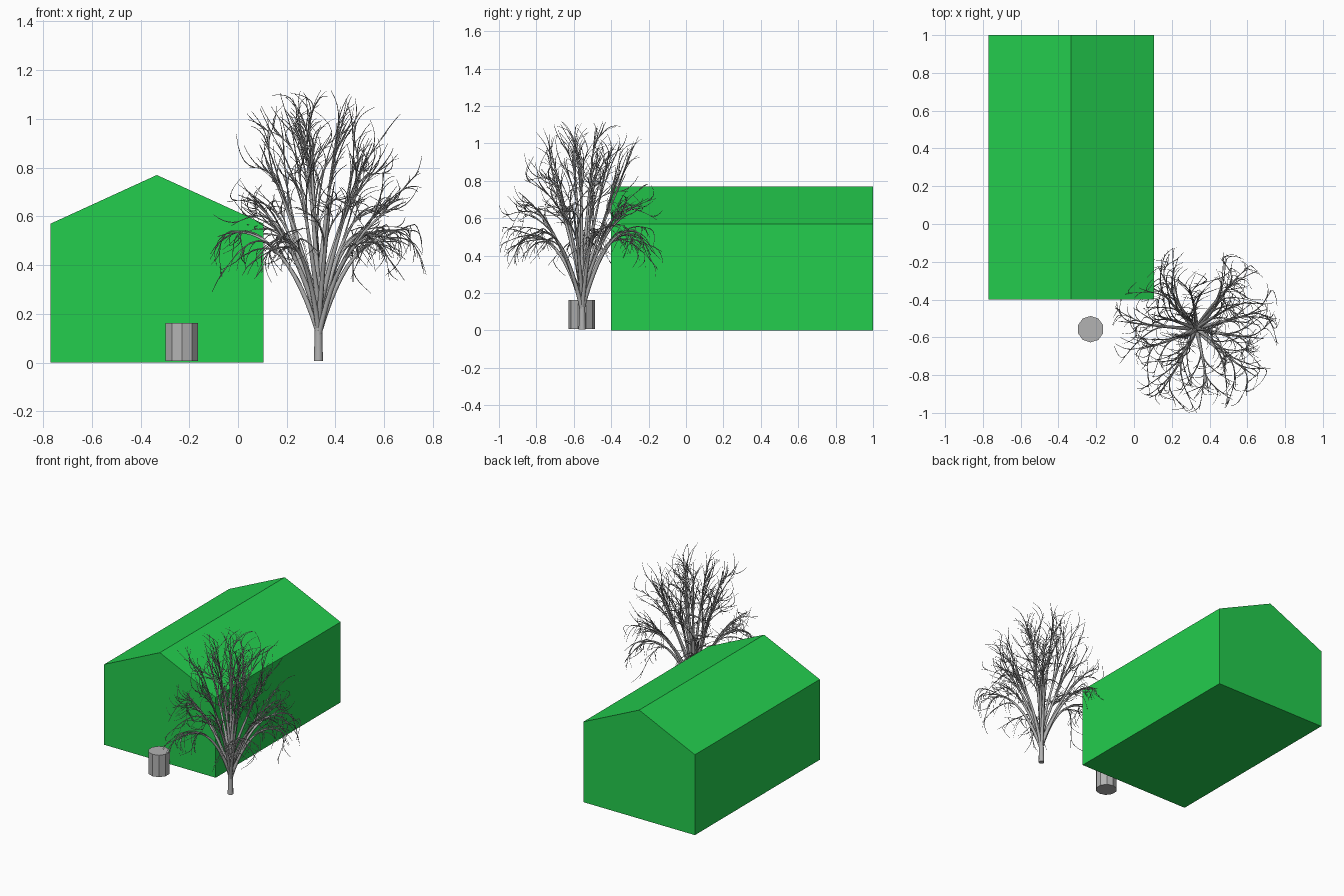
import bpy, bmesh, math, random
from mathutils import Vector

if "Cube" in bpy.data.objects:
    bpy.data.objects.remove(bpy.data.objects["Cube"])

random.seed(7)


def material(name, rgb):
    m = bpy.data.materials.new(name)
    m.diffuse_color = (*rgb, 1)
    m.use_nodes = True
    m.node_tree.nodes["Principled BSDF"].inputs["Base Color"].default_value = m.diffuse_color
    return m


GREEN = material("house green", (0.017, 0.61, 0.075))
GREY = material("plain grey", (0.45, 0.45, 0.45))


def add_object(name, mesh, mat):
    mesh.materials.clear()
    mesh.materials.append(mat)
    ob = bpy.data.objects.new(name, mesh)
    bpy.context.collection.objects.link(ob)
    return ob


# House: gabled profile extruded from front to back
bm = bmesh.new()
gable = [(-0.77, 0), (0.105, 0), (0.105, 0.57), (-0.333, 0.77), (-0.77, 0.57)]
face = bm.faces.new([bm.verts.new((x, -0.4, z)) for x, z in gable])
ext = bmesh.ops.extrude_face_region(bm, geom=[face], use_keep_orig=True)
bmesh.ops.translate(bm, vec=(0, 1.4, 0),
                    verts=[v for v in ext["geom"] if isinstance(v, bmesh.types.BMVert)])
bmesh.ops.recalc_face_normals(bm, faces=bm.faces)
mesh = bpy.data.meshes.new("house")
bm.to_mesh(mesh)
bm.free()
add_object("house", mesh, GREEN)

# Barrel: ten-sided flat-shaded drum with a corner facing the front
bpy.ops.mesh.primitive_cylinder_add(vertices=10, radius=0.07, depth=0.155,
                                    location=(-0.23, -0.557, 0.0845))
barrel = bpy.context.object
barrel.name = "barrel"
barrel.data.materials.append(GREY)

# Tree: tapered tubes, grouped by branching level
BASE = Vector((0.33, -0.555, 0))
REACH = 0.445


def new_curve(name, sides):
    c = bpy.data.curves.new(name, "CURVE")
    c.dimensions = "3D"
    c.bevel_depth = 1.0
    c.bevel_resolution = sides
    c.use_fill_caps = True
    return c


def add_tube(curve, pts, r0, r1):
    s = curve.splines.new("POLY")
    s.points.add(len(pts) - 1)
    for i, p in enumerate(pts):
        s.points[i].co = (*p, 1)
        s.points[i].radius = r0 + (r1 - r0) * i / (len(pts) - 1)


def arc(a, b, c, n):
    return [a * (1 - t) ** 2 + b * 2 * t * (1 - t) + c * t * t
            for t in (i / n for i in range(n + 1))]


def polar(r, angle, z):
    return BASE + Vector((r * math.cos(angle), r * math.sin(angle), z))


def limit(p):
    # keep tips inside the crown
    d = p - BASE
    r = math.hypot(d.x, d.y)
    k = min(1, REACH / max(r, 1e-6))
    top = 1.13 - 0.9 * r * r
    return BASE + Vector((d.x * k, d.y * k, max(0.21, min(d.z, top))))


def sprout(parent, f, target, lift, n):
    # leave the parent along its own direction, then bend to the target
    i = max(1, min(len(parent) - 2, round(f * (len(parent) - 1))))
    p = parent[i]
    tangent = (parent[i + 1] - parent[i - 1]).normalized()
    dist = (target - p).length
    return arc(p, p + tangent * dist * 0.5 + Vector((0, 0, lift)), target, n)


trunk, limbs, branches, twigs = (new_curve(n, s) for n, s in
                                 (("trunk", 2), ("limbs", 1), ("branches", 0), ("twigs", 0)))
add_tube(trunk, [BASE + Vector((0, 0, z)) for z in (0.006, 0.06, 0.13, 0.22, 0.32)], 0.019, 0.012)

# Tiers: count, start height, control radius and height, tip radius and height
TIERS = [(3, 0.28, 0.03, 0.65, 0.09, 1.02),
         (5, 0.20, 0.09, 0.55, 0.24, 0.90),
         (5, 0.16, 0.14, 0.58, 0.34, 0.70),
         (6, 0.13, 0.16, 0.62, 0.39, 0.47)]
for k, (count, z0, rc, zc, rt, zt) in enumerate(TIERS):
    for j in range(count):
        a = (j + 0.37 * k + random.uniform(-0.2, 0.2)) * math.tau / count
        tip = polar(rt * random.uniform(0.88, 1.1), a + random.uniform(-0.2, 0.2),
                    zt + random.uniform(-0.08, 0.07))
        limb = arc(BASE + Vector((0, 0, z0 + random.uniform(-0.03, 0.05))),
                   polar(rc, a, zc), limit(tip), 14)
        add_tube(limbs, limb, 0.0125, 0.0015)
        for b in range(5):
            f = 0.35 + 0.11 * b
            side = (1 if b % 2 else -1) * random.uniform(0.15, 0.5)
            spread = rt * random.uniform(0.7, 1.2) + 0.03
            goal = limit(polar(spread, a + side, zt + random.uniform(-0.16, 0.1)))
            branch = sprout(limb, f, goal, 0.03, 9)
            add_tube(branches, branch, 0.0056 - 0.0006 * b, 0.0011)
            for t in range(5):
                g = 0.3 + 0.14 * t
                start = branch[round(g * 9)]
                out = start - BASE
                out.z = 0
                out = out.normalized() if out.length > 0.01 else Vector((1, 0, 0))
                across = Vector((-out.y, out.x, 0)) * (1 if t % 2 else -1)
                rise = (0.13, 0.12, 0.06, -0.07)[k] + random.uniform(-0.05, 0.04)
                goal = limit(start + out * random.uniform(0, 0.09)
                             + across * random.uniform(0.03, 0.09) + Vector((0, 0, rise)))
                add_tube(twigs, sprout(branch, g, goal, 0.01, 5), 0.0024, 0.0009)

# Turn the tree curves into meshes
for curve in (trunk, limbs, branches, twigs):
    helper = bpy.data.objects.new("helper", curve)
    bpy.context.collection.objects.link(helper)
    bpy.context.view_layer.update()
    deps = bpy.context.evaluated_depsgraph_get()
    mesh = bpy.data.meshes.new_from_object(helper.evaluated_get(deps))
    bpy.data.objects.remove(helper)
    ob = add_object("tree_" + curve.name, mesh, GREY)
    mesh.shade_smooth()
